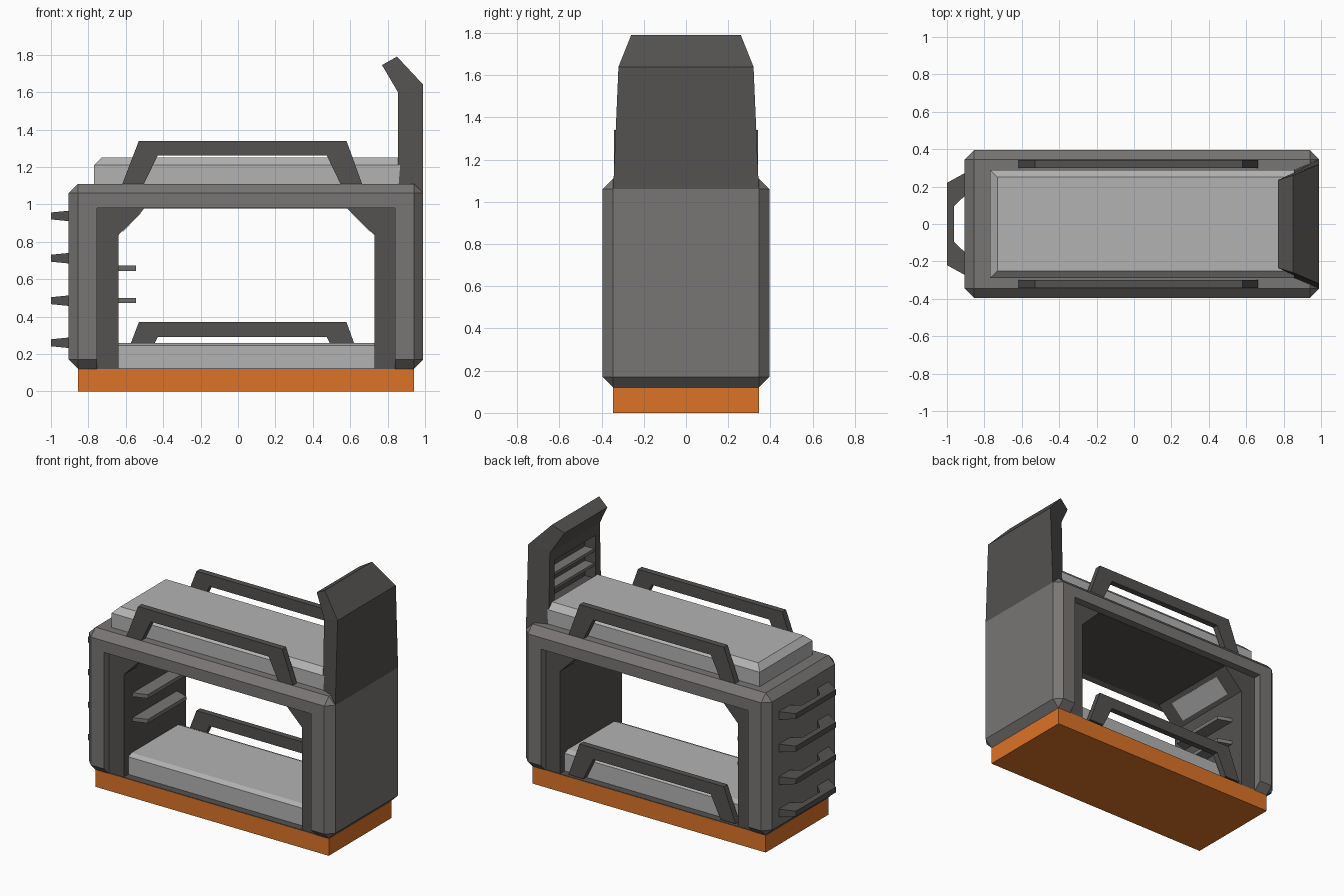
import bpy, bmesh

if "Cube" in bpy.data.objects:
    bpy.data.objects.remove(bpy.data.objects["Cube"])


def material(name, rgb):
    m = bpy.data.materials.new(name)
    m.diffuse_color = (*rgb, 1)
    m.use_nodes = True
    m.node_tree.nodes["Principled BSDF"].inputs["Base Color"].default_value = m.diffuse_color
    return m


ORANGE = material("orange", (0.72, 0.17, 0.02))
MID = material("mid_grey", (0.19, 0.18, 0.175))
DARK = material("dark_grey", (0.09, 0.085, 0.082))
LIGHT = material("light_grey", (0.45, 0.45, 0.45))


def finish(name, bm, mat):
    bmesh.ops.recalc_face_normals(bm, faces=bm.faces)
    me = bpy.data.meshes.new(name)
    bm.to_mesh(me)
    bm.free()
    me.materials.append(mat)
    ob = bpy.data.objects.new(name, me)
    bpy.context.collection.objects.link(ob)
    return ob


def loft(name, rings, mat):
    """Skin a stack of equally sized closed rings and cap both ends."""
    bm = bmesh.new()
    rs = [[bm.verts.new(p) for p in r] for r in rings]
    n = len(rs[0])
    for a, b in zip(rs, rs[1:]):
        for i in range(n):
            j = (i + 1) % n
            bm.faces.new((a[i], a[j], b[j], b[i]))
    bm.faces.new(rs[0])
    bm.faces.new(rs[-1])
    return finish(name, bm, mat)


def rect(x0, x1, y0, y1, z):
    return [(x0, y0, z), (x1, y0, z), (x1, y1, z), (x0, y1, z)]


def box(name, x0, x1, y0, y1, z0, z1, mat):
    return loft(name, [rect(x0, x1, y0, y1, z0), rect(x0, x1, y0, y1, z1)], mat)


def extrude_y(name, pts, y0, y1, mat):
    return loft(name, [[(x, y, z) for x, z in pts] for y in (y0, y1)], mat)


def cut(ob, *dims):
    cutter = box("cutter", *dims, MID)
    cutter.hide_render = cutter.hide_viewport = True
    mod = ob.modifiers.new("opening", "BOOLEAN")
    mod.operation = "DIFFERENCE"
    mod.solver = "EXACT"
    mod.object = cutter


# base and floor
box("base", -0.855, 0.94, -0.345, 0.345, 0, 0.12, ORANGE)
box("floor", -0.8, 0.9, -0.343, 0.343, 0.11, 0.123, DARK)

# outer frame: chamfered block with the bunk opening cut through
frame = box("frame", -0.905, 0.99, -0.395, 0.395, 0.12, 1.11, MID)
bev = frame.modifiers.new("chamfer", "BEVEL")
bev.width = 0.05
bev.segments = 1
cut(frame, -0.755, 0.84, -0.6, 0.6, -0.1, 0.98)

# recessed inner lining with braced upper corners
extrude_y("inner_lining", [
    (-0.8, 0.121), (-0.64, 0.121), (-0.64, 0.835), (-0.5, 0.978),
    (0.585, 0.978), (0.73, 0.835), (0.73, 0.121), (0.88, 0.121),
    (0.88, 1.0), (-0.8, 1.0)], -0.34, 0.34, DARK)

# light panels on the corner braces
extrude_y("left_brace_panel", [(-0.62, 0.859), (-0.615, 0.854),
          (-0.52, 0.951), (-0.525, 0.956)], -0.23, 0.23, LIGHT)
extrude_y("right_brace_panel", [(0.71, 0.859), (0.705, 0.854),
          (0.605, 0.954), (0.61, 0.959)], -0.23, 0.23, LIGHT)


# mattresses
def mattress(name, x0, x1, z0, z1, ins, drop):
    y = 0.29
    loft(name, [rect(x0, x1, -y, y, z0), rect(x0, x1, -y, y, z1 - drop),
                rect(x0 + ins, x1 - ins, -y + ins, y - ins, z1)], LIGHT)


mattress("upper_mattress", -0.77, 0.895, 1.10, 1.25, 0.04, 0.04)
mattress("lower_mattress", -0.68, 0.77, 0.12, 0.26, 0.035, 0.015)


# guard rails: two on top, one on the back of the lower bunk
def rail(name, y0, y1, dz):
    pts = [(-0.62, 1.105), (-0.53, 1.34), (0.58, 1.34), (0.665, 1.105),
           (0.55, 1.105), (0.475, 1.26), (-0.43, 1.26), (-0.505, 1.105)]
    extrude_y(name, [(x, z + dz) for x, z in pts], y0, y1, DARK)


rail("front_guard_rail", -0.342, -0.3, 0)
rail("back_guard_rail", 0.3, 0.342, 0)
rail("lower_guard_rail", 0.3, 0.342, -0.97)

# headboard: tapered slab with a tilted hood and shelved niche
sections = [((0.855, 1.06, 0.29), (0.99, 1.06, 0.345)),
            ((0.855, 1.60, 0.275), (0.99, 1.64, 0.32)),
            ((0.77, 1.745, 0.235), (0.85, 1.79, 0.26))]
head = loft("headboard", [
    [(a[0], -a[2], a[1]), (b[0], -b[2], b[1]), (b[0], b[2], b[1]), (a[0], a[2], a[1])]
    for a, b in sections], DARK)
cut(head, 0.80, 0.935, -0.225, 0.225, 1.23, 1.53)
for i, z in enumerate((1.315, 1.415)):
    box(f"headboard_shelf_{i + 1}", 0.865, 0.94, -0.226, 0.226, z, z + 0.02, MID)

# ladder rungs on the left end: tapered grab bars
for i, z in enumerate((0.26, 0.485, 0.712, 0.938)):
    outer = [(-0.9, -0.275), (-1.0, -0.22), (-1.0, 0.22), (-0.9, 0.275)]
    inner = [(-0.9, 0.155), (-0.963, 0.095), (-0.963, -0.095), (-0.9, -0.155)]

    def level(s):
        return [(x, y, z + s * (0.028 - 0.1 * (-0.905 - x))) for x, y in outer + inner]
    loft(f"ladder_rung_{i + 1}", [level(-1), level(1)], DARK)

# small inside shelves
for i, z in enumerate((0.473, 0.645)):
    pts = [(-0.66, -0.25), (-0.545, -0.21), (-0.545, 0.21), (-0.66, 0.25)]
    loft(f"inside_shelf_{i + 1}", [[(x, y, h) for x, y in pts] for h in (z, z + 0.027)], MID)
